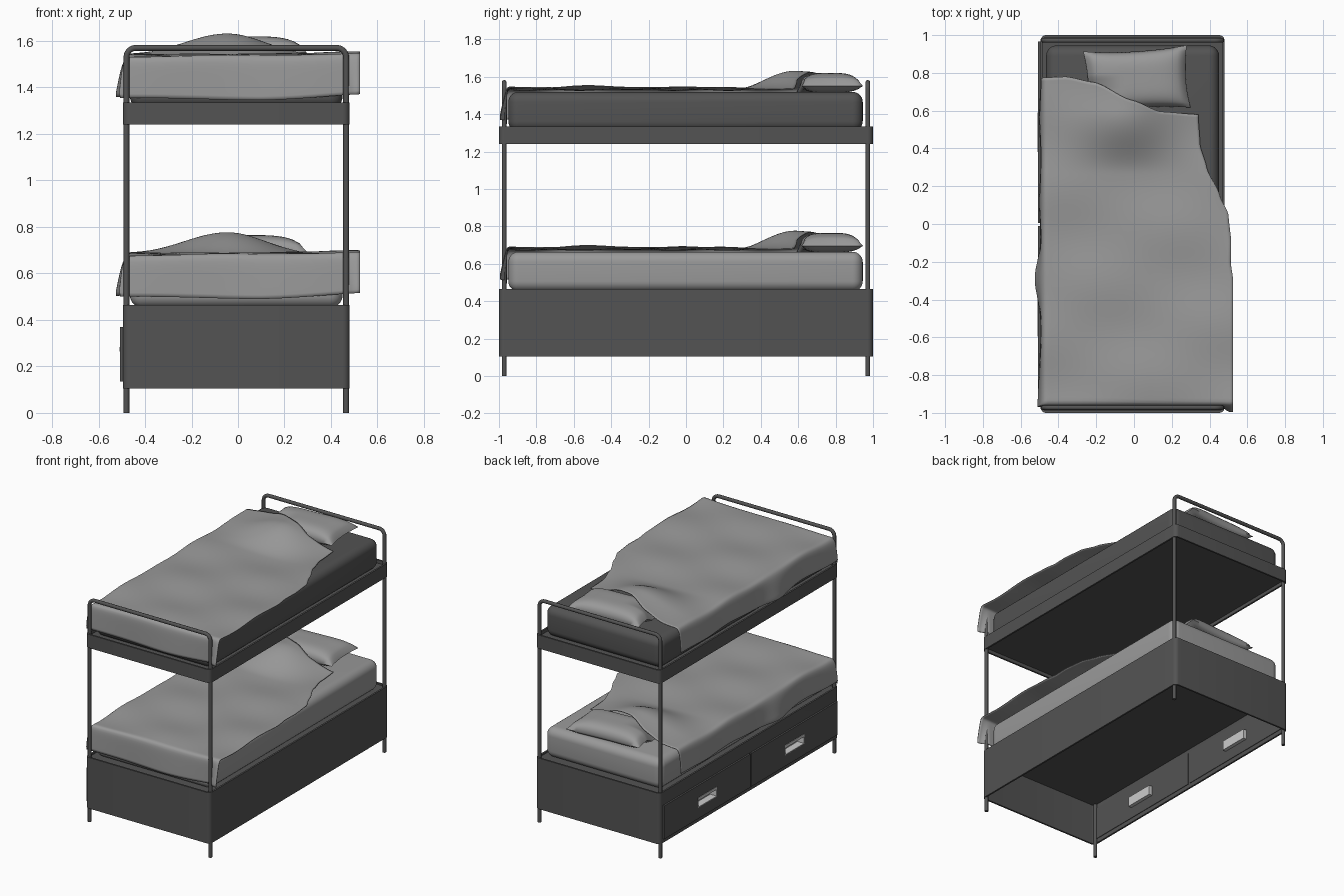
import bpy, bmesh, math

if "Cube" in bpy.data.objects:
    bpy.data.objects.remove(bpy.data.objects["Cube"])

CX = -0.0075   # frame centre across the width
LIFT = 0.855   # height between the two bunks


def grey(name, value):
    m = bpy.data.materials.new(name)
    m.diffuse_color = (value, value, value, 1)
    m.use_nodes = True
    m.node_tree.nodes["Principled BSDF"].inputs["Base Color"].default_value = m.diffuse_color
    return m


DARK, CLOTH, PALE = grey("dark_metal", 0.087), grey("cloth", 0.32), grey("pale_metal", 0.6)


def make(name, verts, faces, mat, smooth=None):
    me = bpy.data.meshes.new(name)
    me.from_pydata(verts, [], faces)
    me.materials.append(mat)
    ob = bpy.data.objects.new(name, me)
    bpy.context.collection.objects.link(ob)
    bm = bmesh.new()
    bm.from_mesh(me)
    bmesh.ops.remove_doubles(bm, verts=bm.verts, dist=1e-5)
    bmesh.ops.recalc_face_normals(bm, faces=bm.faces)
    bm.to_mesh(me)
    bm.free()
    if smooth:
        shade(ob, smooth)
    return ob


def shade(ob, angle):
    bpy.ops.object.select_all(action='DESELECT')
    ob.select_set(True)
    bpy.context.view_layer.objects.active = ob
    bpy.ops.object.shade_smooth_by_angle(angle=math.radians(angle))


def box(name, lo, hi, mat, bevel=0, segments=2, open_left=False):
    v = [(x, y, z) for x in (lo[0], hi[0]) for y in (lo[1], hi[1]) for z in (lo[2], hi[2])]
    f = [(4, 6, 7, 5), (0, 4, 5, 1), (2, 3, 7, 6), (0, 2, 6, 4), (1, 5, 7, 3)]
    if not open_left:
        f.append((0, 1, 3, 2))
    ob = make(name, v, f, mat)
    if bevel:
        bm = bmesh.new()
        bm.from_mesh(ob.data)
        bmesh.ops.bevel(bm, geom=bm.edges[:], offset=bevel, segments=segments, profile=0.5, affect='EDGES')
        bm.to_mesh(ob.data)
        bm.free()
        shade(ob, 50)
    return ob


def rounded(hx, hy, r, n=6):
    pts = []
    for k, (sx, sy) in enumerate([(1, 1), (-1, 1), (-1, -1), (1, -1)]):
        for i in range(n + 1):
            a = math.pi / 2 * (k + i / n)
            pts.append((CX + sx * (hx - r) + r * math.cos(a), sy * (hy - r) + r * math.sin(a)))
    return pts


def frame_ring(name, z0, z1, t=0.012):
    outer, inner = rounded(0.4875, 1.0, 0.03), rounded(0.4875 - t, 1.0 - t, 0.03 - t)
    n = len(outer)
    v = [(x, y, z) for loop, z in ((outer, z0), (outer, z1), (inner, z1), (inner, z0)) for x, y in loop]
    f = [(k * n + i, k * n + (i + 1) % n, (k + 1) % 4 * n + (i + 1) % n, (k + 1) % 4 * n + i)
         for k in range(4) for i in range(n)]
    return make(name, v, f, DARK, 40)


def lerp_table(table, q):
    for (a, va), (b, vb) in zip(table, table[1:]):
        if q <= b:
            w = max(0, (q - a) / (b - a))
            w = w * w * (3 - 2 * w) * 0.5 + w * 0.5
            return va + (vb - va) * w
    return table[-1][1]


def fold(d, r):
    """Outward travel and drop of cloth that runs d past an edge."""
    if d <= 0:
        return d, 0
    out = r * (1 - math.exp(-d / r))
    return out, d - out


RIGHT = [(-1.2, 0.525), (-0.3, 0.525), (-0.2, 0.512), (-0.1, 0.515), (0.05, 0.5), (0.15, 0.455),
         (0.3, 0.385), (0.42, 0.35), (0.58, 0.34)]
FAR = [(0, 0.76), (0.18, 0.775), (0.3, 0.78), (0.45, 0.75), (0.65, 0.655), (0.8, 0.595), (1, 0.58)]


def blanket(name, dz):
    nu, nv = 70, 110
    v = []
    for j in range(nv + 1):
        for i in range(nu + 1):
            a, b = i / nu, j / nv
            t = -1.143 + b * (lerp_table(FAR, a) + 1.143)
            s = -0.66 + a * (lerp_table(RIGHT, t) + 0.66)
            ox, dx = fold(-0.46 - s, 0.033)
            oy, dy = fold(-0.94 - t, 0.02)
            x, y = -0.46 - ox, -0.94 - oy
            drop = max(dx, dy)
            # soft diagonal creases and the hump over the pillow
            z = 0.68 + 0.005 * math.sin(7 * x - 9 * y) + 0.003 * math.sin(5 * x + 15 * y + 1)
            z += 0.01 * max(0, min(1, (x - 0.1) / 0.4)) * (1 if y < 0 else max(0, 1 - y / 0.4))
            h = max(0, min(1, (y - 0.27) / 0.33))
            spread = 0.23 if x > -0.05 else 0.26
            z += 0.092 * h * h * (3 - 2 * h) * math.exp(-((x + 0.05) / spread) ** 2)
            # wavy hanging sides, flared at the free front corner
            bulge = 0.024 * math.exp(-((y + 0.28) / 0.12) ** 2) + 0.015 * max(0, min(1, (-0.8 - y) / 0.15))
            x -= min(1, dx / 0.15) * (0.003 + bulge + 0.004 * math.sin(14 * y))
            flare = max(0, min(1, (x - 0.46) / 0.04))
            y -= min(1, dy / 0.16) * (0.003 * math.sin(9 * x) + 0.003 + 0.033 * flare)
            z -= drop * (1 + 0.04 * math.sin(6 * x + 5 * y))
            v.append((x, y, z + dz))
    w = nu + 1
    f = [(j * w + i, j * w + i + 1, (j + 1) * w + i + 1, (j + 1) * w + i)
         for j in range(nv) for i in range(nu)]
    ob = make(name, v, f, CLOTH, 60)
    m = ob.modifiers.new("thickness", 'SOLIDIFY')
    m.thickness, m.offset = 0.005, 0


def pillow(name, dz):
    n, v, f = 24, [], []
    for side in (1, -1):
        for j in range(n + 1):
            for i in range(n + 1):
                a, b = 2 * i / n - 1, 2 * j / n - 1
                puff = max(0, (1 - a ** 4) * (1 - b ** 4)) ** 0.5
                x = 0.275 * a * (1 - 0.06 * (1 - b * b))
                y = 0.165 * b * (1 - 0.1 * (1 - a * a))
                c, s = math.cos(0.06), math.sin(0.06)
                z = 0.695 + side * puff * (0.07 if side > 0 else 0.035)
                if a < -0.3 and b < 0.2:   # corner tucked under the blanket
                    z -= 0.06 * (-a - 0.3) * min(1, 2 * (0.2 - b))
                v.append((0.015 + x * c - y * s, 0.765 + x * s + y * c, z + dz))
    w = n + 1
    for k in (0, w * w):
        f += [(k + j * w + i, k + j * w + i + 1, k + (j + 1) * w + i + 1, k + (j + 1) * w + i)
              for j in range(n) for i in range(n)]
    make(name, v, f, CLOTH, 60)


# End frames: two posts joined by a rounded top rail
for label, y in (("front", -0.972), ("back", 0.972)):
    pts = [(-0.48, y, 0)]
    for cx, a0 in ((-0.44, 180), (0.425, 90)):
        for i in range(7):
            a = math.radians(a0 - 15 * i)
            pts.append((cx + 0.04 * math.cos(a), y, 1.53 + 0.04 * math.sin(a)))
    pts.append((0.465, y, 0))
    cu = bpy.data.curves.new(label + "_posts_and_rail", 'CURVE')
    cu.dimensions = '3D'
    cu.bevel_depth, cu.bevel_resolution, cu.use_fill_caps = 0.0125, 3, True
    cu.materials.append(DARK)
    sp = cu.splines.new('POLY')
    sp.points.add(len(pts) - 1)
    for p, q in zip(sp.points, pts):
        p.co = (*q, 1)
    sp.use_smooth = True
    bpy.context.collection.objects.link(bpy.data.objects.new(cu.name, cu))

# Bed bases
lower = frame_ring("lower_frame", 0.105, 0.465)
frame_ring("upper_frame", 1.24, 1.335)
box("lower_platform", (-0.484, -0.989, 0.40), (0.469, 0.989, 0.455), DARK)
box("upper_platform", (-0.484, -0.989, 1.265), (0.469, 0.989, 1.312), DARK)

# Drawers with recessed handles on the left side
for label, y in (("front", -0.49), ("back", 0.485)):
    drawer = box(label + "_drawer", (-0.507, y - 0.48, 0.135), (-0.479, y + 0.48, 0.37), DARK)
    cut = box(label + "_handle_cutter", (-0.55, y - 0.105, 0.215), (-0.46, y + 0.105, 0.28), DARK)
    cut.hide_render = True
    cut.hide_viewport = True
    for ob in (drawer, lower):
        m = ob.modifiers.new("handle_hole", 'BOOLEAN')
        m.operation, m.object, m.solver = 'DIFFERENCE', cut, 'EXACT'
    pocket = box(label + "_handle_pocket", (-0.508, y - 0.105, 0.215), (-0.455, y + 0.105, 0.28), PALE,
                 open_left=True)
    m = pocket.modifiers.new("thickness", 'SOLIDIFY')
    m.thickness, m.offset = 0.006, 0
    box(label + "_handle_lip", (-0.51, y - 0.105, 0.265), (-0.503, y + 0.105, 0.284), PALE)

# Bedding for both bunks
for label, dz, mat in (("lower", 0, CLOTH), ("upper", LIFT, DARK)):
    box(label + "_mattress", (-0.465, -0.95, 0.452 + dz), (0.45, 0.945, 0.664 + dz), mat, 0.055, 7)
    blanket(label + "_blanket", dz)
    pillow(label + "_pillow", dz)
